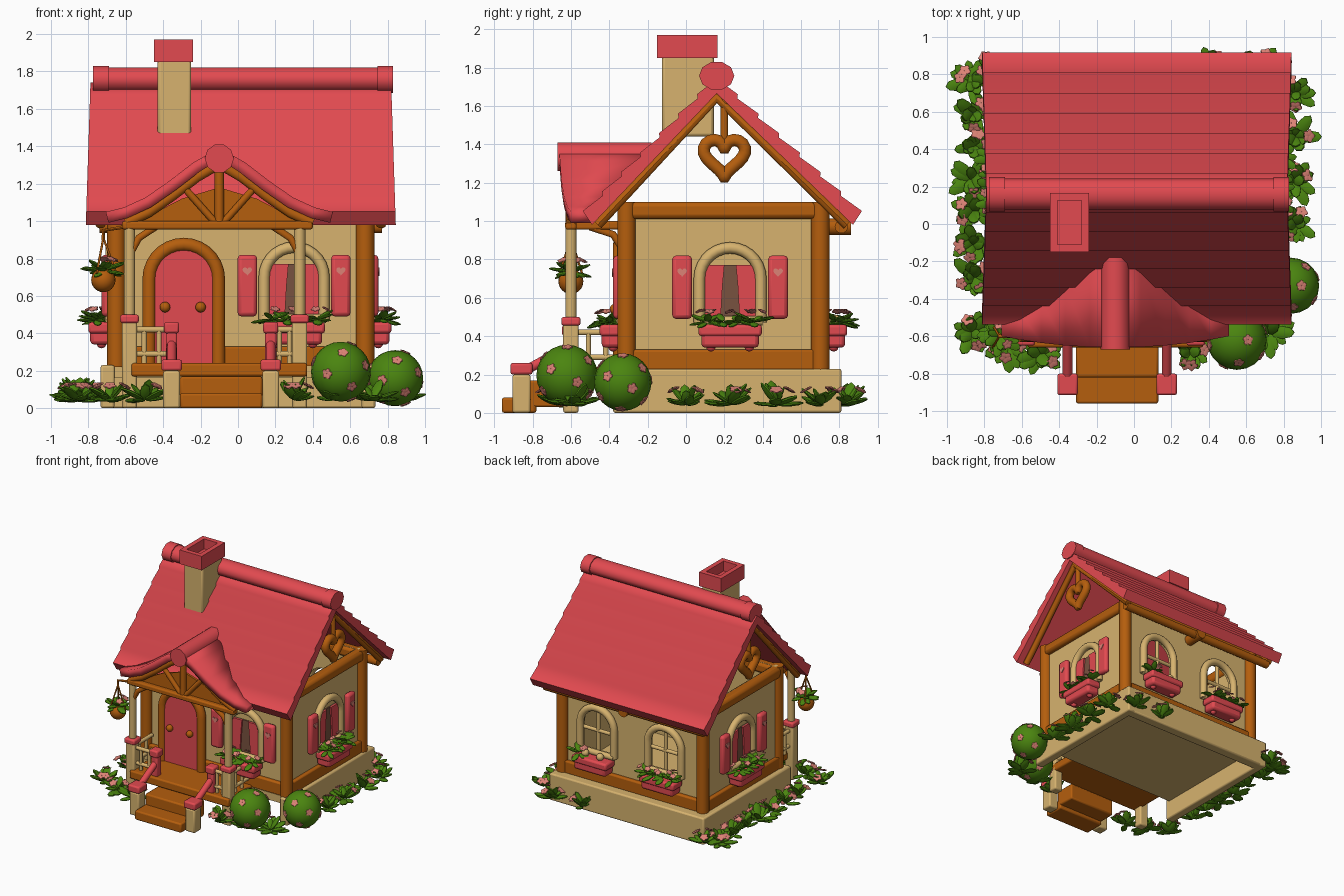
import bpy, bmesh, random
from math import sin, cos, pi, radians
from mathutils import Matrix, Vector

if "Cube" in bpy.data.objects:
    bpy.data.objects.remove(bpy.data.objects["Cube"])
random.seed(4)
T, R = Matrix.Translation, Matrix.Rotation
parts, frame = [], Matrix()

def material(name, *rgb):
    m = bpy.data.materials.new(name)
    m.use_nodes = True
    m.diffuse_color = (*rgb, 1)
    m.node_tree.nodes["Principled BSDF"].inputs["Base Color"].default_value = (*rgb, 1)
    return m

pink, wood = material("rose pink", 0.76, 0.068, 0.08), material("warm wood", 0.46, 0.112, 0.004)
cream, green = material("cream stone", 0.68, 0.45, 0.158), material("leaf green", 0.07, 0.235, 0.005)
petal, dark = material("petal pink", 0.72, 0.225, 0.18), material("dark interior", 0.19, 0.085, 0.05)

def add(name, mesh, mat, local=Matrix(), bevel=0):
    ob = bpy.data.objects.new(name, mesh)
    bpy.context.collection.objects.link(ob)
    mesh.materials.clear()
    mesh.materials.append(mat)
    ob.matrix_world = frame @ local
    if bevel:
        mod = ob.modifiers.new("Bevel", 'BEVEL')
        mod.width, mod.segments = bevel, 2
    parts.append(ob)
    return ob

def from_bm(name, bm, mat, local=Matrix(), bevel=0):
    me = bpy.data.meshes.new(name)
    bm.to_mesh(me)
    bm.free()
    return add(name, me, mat, local, bevel)

def box(name, lo, hi, mat, bevel=0.012):
    lo, hi = Vector(lo), Vector(hi)
    bm = bmesh.new()
    bmesh.ops.create_cube(bm, size=1, matrix=Matrix.Diagonal((*(hi - lo), 1)))
    return from_bm(name, bm, mat, T((lo + hi) / 2), bevel)

def ball(name, at, r, mat):
    bm = bmesh.new()
    bmesh.ops.create_uvsphere(bm, u_segments=20, v_segments=12, radius=r)
    return from_bm(name, bm, mat, T(at))

def curve_mesh(name, loops, dims, cyclic, **settings):
    cu = bpy.data.curves.new(name, 'CURVE')
    cu.dimensions = dims
    for k, v in settings.items():
        setattr(cu, k, v)
    for pts in loops:
        sp = cu.splines.new('POLY')
        sp.points.add(len(pts) - 1)
        for p, q in zip(sp.points, pts):
            p.co = (*q, 0, 1) if len(q) == 2 else (*q, 1)
        sp.use_cyclic_u = cyclic
    tmp = bpy.data.objects.new(name, cu)
    me = bpy.data.meshes.new_from_object(tmp)
    bpy.data.objects.remove(tmp)
    return me

def tube(name, pts, r, mat, closed=False):
    return add(name, curve_mesh(name, [pts], '3D', closed, bevel_depth=r, bevel_resolution=3, use_fill_caps=True), mat)

def plate(name, loops, y, depth, mat):
    me = curve_mesh(name, loops, '2D', True, fill_mode='BOTH', extrude=depth / 2)
    return add(name, me, mat, T((0, y, 0)) @ R(pi / 2, 4, 'X'))

def arch(cx, half, low, spring, n=14):
    top = [(cx + half * cos(pi * i / n), spring + half * sin(pi * i / n)) for i in range(n + 1)]
    return [(cx + half, low)] + top + [(cx - half, low)]

def rect(x0, x1, z0, z1):
    return [(x0, z0), (x1, z0), (x1, z1), (x0, z1)]

def heart(cx, cz, s, n=32):
    return [(cx + s * sin(t) ** 3, cz + s * (13 * cos(t) - 5 * cos(2 * t) - 2 * cos(3 * t) - cos(4 * t) + 2.5) / 16)
            for t in (2 * pi * (i + 0.5) / n for i in range(n))]

leaf_bm, flower_bm = bmesh.new(), bmesh.new()

def blossom(m, r):
    for k in range(5):
        q = m @ R(k * 2 * pi / 5, 4, 'Z') @ T((r * 0.8, 0, 0)) @ Matrix.Diagonal((r, r * 0.8, r * 0.35, 1))
        bmesh.ops.create_icosphere(flower_bm, subdivisions=1, radius=1, matrix=q)

def rosette(at, n=11, length=0.13, flowers=2, droop=0.0, steep=1.1):
    base = frame @ T(at)
    for i in range(n):
        L = length * random.uniform(0.75, 1.1)
        tilt = R(random.uniform(droop, -steep), 4, 'Y')
        m = base @ R(2.4 * i, 4, 'Z') @ tilt @ T((L * 0.6, 0, 0.02)) @ Matrix.Diagonal((L / 2, L / 4, L * 0.09, 1))
        bmesh.ops.create_uvsphere(leaf_bm, u_segments=8, v_segments=5, radius=1, matrix=m)
    for i in range(flowers):
        a, d = random.uniform(0, 2 * pi), length * 0.55
        face = R(a, 4, 'Z') @ R(0.5, 4, 'Y')
        blossom(base @ T((d * cos(a), d * sin(a), length * 0.75)) @ face, length * 0.16)

def window(cx, is_open=False, planted=True):
    tube("window_arch", [(x, -0.02, z) for x, z in arch(cx, 0.16, 0.47, 0.7)], 0.03, cream)
    tube("window_sill", [(cx - 0.17, -0.03, 0.48), (cx + 0.17, -0.03, 0.48)], 0.025, cream)
    if is_open:
        tube("window_mullion", [(cx, 0, 0.48), (cx, 0, 0.85)], 0.016, cream)
        tube("window_bar", [(cx - 0.15, 0, 0.66), (cx + 0.15, 0, 0.66)], 0.016, cream)
    else:
        plate("window_pane", [rect(cx - 0.14, cx + 0.14, 0.48, 0.77)], -0.005, 0.01, dark)
        for s in (-1, 1):
            plate("curtain", [[(cx + s * x, z) for x, z in
                  ((0.14, 0.48), (0.14, 0.77), (0.03, 0.77), (0.04, 0.66), (0.05, 0.48))]], -0.016, 0.014, pink)
            box("shutter", (cx + s * 0.25 - 0.052, -0.07, 0.49), (cx + s * 0.25 + 0.052, -0.02, 0.82), pink, 0.02)
            plate("shutter_heart", [heart(cx + s * 0.25, 0.73, 0.025)], -0.072, 0.008, petal)
    box("flower_box", (cx - 0.15, -0.13, 0.34), (cx + 0.15, -0.01, 0.46), pink, 0.02)
    box("flower_box_rim", (cx - 0.165, -0.14, 0.4), (cx + 0.165, -0.01, 0.46), pink, 0.015)
    for s in (-0.1, 0.1):
        ball("flower_box_foot", (cx + s, -0.07, 0.345), 0.025, pink)
        if not planted:
            ball("box_pebble", (cx + s * 0.7, -0.08, 0.48), 0.03, cream)
    for k in range(4 if planted else 1):
        rosette((cx - 0.12 + 0.08 * k, -0.09, 0.455), 9, 0.1, 2, 0.35, 0.5)

# Stone base, hollow below and open towards the porch
for lo, hi in (((-0.735, -0.38), (-0.66, 0.81)), ((0.66, -0.38), (0.735, 0.81)), ((-0.7, 0.72), (0.7, 0.81))):
    box("stone_base", (*lo, 0), (*hi, 0.23), cream)
box("house_floor", (-0.7, -0.34, 0.16), (0.7, 0.75, 0.225), cream, 0)

# Walls and their windows, each wall built facing its own -y
for name, turn, at, half in (("front", 0, (0.01, -0.31, 0), 0.67), ("right", 90, (0.68, 0.2, 0), 0.5),
                             ("back", 180, (0.01, 0.7, 0), 0.67), ("left", -90, (-0.66, 0.2, 0), 0.5)):
    frame = T(at) @ R(radians(turn), 4, 'Z')
    holes = [arch(c, 0.15, 0.48, 0.7) for c in (-0.33, 0.31)] if name == "back" else []
    plate(name + "_wall", [rect(-half, half, 0.22, 1.1)] + holes, 0.015, 0.03, cream)
    box(name + "_sill_beam", (-half, -0.03, 0.22), (half, 0.03, 0.33), wood)
    box(name + "_top_beam", (-half, -0.04, 1.01), (half, 0.05, 1.1), wood, 0.025)
    for c in {"back": (-0.33, 0.31), "front": (0.29,), "right": (0.03,), "left": (-0.03,)}[name]:
        window(c, name == "back", c != -0.33)
frame = Matrix()
for x in (-0.65, 0.68):
    for y in (-0.31, 0.7):
        tube("corner_post", [(x, y, 0.22), (x, y, 1.1)], 0.05, wood)

# Arched door
frame = T((-0.29, -0.31, 0))
plate("door", [arch(0, 0.185, 0.23, 0.67)], -0.03, 0.04, pink)
tube("door_frame", [(x, -0.035, z) for x, z in arch(0, 0.185, 0.23, 0.69)], 0.036, wood)
for x in (-0.1, 0.09):
    ball("door_knob", (x, -0.06, 0.54), 0.028, wood)

# Main roof: overlapping rows of shingles, extruded across the house
frame = T((0.015, 0, 0)) @ R(pi / 2, 4, 'Z')

def rows(eave, ridge, side, n=7):
    a, b = Vector(eave), Vector(ridge)
    d = (b - a).normalized()
    up = Vector((side * d.y, -side * d.x)) * 0.018 + d * 0.014
    return [p for i in range(n) for p in (a.lerp(b, i / n) + up, a.lerp(b, (i + 1) / n))]

apex = (0.16, 1.74)
outline = [(0.87, 0.98)] + rows((0.915, 1.03), apex, 1) + rows((-0.535, 1.03), apex, -1)[::-1]
roof = plate("main_roof", [[tuple(p) for p in outline + [(-0.49, 0.98), (0.16, 1.665)]]], 0, 1.63, pink)
for v in roof.data.vertices:
    v.co.z *= 1 + (1.4 - v.co.y) * 0.04
for y in (-0.75, 0.75):
    tube("gable_rafter", [(-0.46, y, 0.98), (0.16, y, 1.64), (0.84, y, 0.98)], 0.027, wood)
    tube("gable_king_post", [(0.2, y, 1.4), (0.2, y, 1.64)], 0.02, wood)
    tube("gable_heart", [(a, y, b) for a, b in heart(0.2, 1.325, 0.108)], 0.034, wood, True)
frame = T((0, 0.16, 1.757)) @ Matrix.Diagonal((1, 1, 0.82, 1))
tube("roof_ridge", [(-0.77, 0, 0), (0.82, 0, 0)], 0.083, pink)
for x in (-0.775, 0.745):
    tube("ridge_cap", [(x, 0, 0), (x + 0.085, 0, 0)], 0.092, pink)
frame = Matrix()
tube("back_eave_beam", [(-0.74, 0.81, 0.97), (0.77, 0.81, 0.97)], 0.035, wood)
tube("back_beam_end", [(0, 0.68, 0.97), (0, 0.86, 0.97)], 0.045, wood)

# Chimney with a hollow cap
box("chimney", (-0.43, -0.125, 1.44), (-0.25, 0.145, 1.87), cream, 0.015)
box("chimney_flue", (-0.41, -0.11, 1.85), (-0.28, 0.125, 1.885), pink, 0)
frame = T((0, 0, 1.91)) @ R(-pi / 2, 4, 'X')
plate("chimney_cap", [rect(-0.45, -0.24, -0.15, 0.165), rect(-0.41, -0.28, -0.11, 0.125)], 0, 0.12, pink)
frame = Matrix()

# Porch roof: a curved gable running back into the main roof
half_line = [(0.6, 1.02), (0.5, 1.045), (0.38, 1.1), (0.25, 1.19), (0.12, 1.29), (0, 1.36)]
bm, pairs = bmesh.new(), []
for x, z in half_line + [(-x, z) for x, z in half_line[-2::-1]]:
    ends = (-0.66 + 0.06 * (x / 0.6) ** 2, (z - 1.74) / 1.04 + 0.2)
    pairs.append([bm.verts.new((x - 0.1, y, z)) for y in ends])
for a, b in zip(pairs, pairs[1:]):
    bm.faces.new((a[0], a[1], b[1], b[0]))
mod = from_bm("porch_roof", bm, pink).modifiers.new("Solidify", 'SOLIDIFY')
mod.thickness, mod.offset = 0.06, 0
tube("porch_ridge", [(-0.1, -0.67, 1.335), (-0.1, -0.18, 1.335)], 0.078, pink)

# Porch truss, posts and railings
box("porch_beam", (-0.62, -0.63, 0.955), (0.4, -0.57, 1.0), wood)
plate("truss_panel", [[(-0.55, 0.99), (0.35, 0.99), (0.1, 1.12), (-0.1, 1.18), (-0.3, 1.12)]], -0.58, 0.02, wood)
tube("truss_king_post", [(-0.1, -0.6, 0.98), (-0.1, -0.6, 1.3)], 0.025, wood)
for s in (-1, 1):
    x, inner = -0.125 + s * 0.455, -0.09 + s * 0.265
    tube("porch_rafter", [(-0.1 + s * a, -0.6, z - 0.055) for a, z in half_line[1:]], 0.028, wood)
    tube("truss_strut", [(-0.1 + s * 0.02, -0.6, 0.99), (-0.1 + s * 0.18, -0.6, 1.17)], 0.02, wood)
    box("porch_side_beam", (x - 0.025, -0.6, 0.955), (x + 0.025, -0.3, 1.0), wood)
    tube("front_brace", [(x, -0.6, 0.82), (x - s * 0.05, -0.6, 0.91), (x - s * 0.14, -0.6, 0.97)], 0.02, wood)
    tube("side_brace", [(x, -0.34, 0.87), (x, -0.38, 0.93), (x, -0.5, 0.97)], 0.02, wood)
    tube("porch_post", [(x, -0.6, 0.46), (x, -0.6, 0.96)], 0.03, cream)
    box("porch_pedestal", (x - 0.04, -0.64, 0), (x + 0.04, -0.56, 0.47), cream)
    box("pedestal_cap", (x - 0.05, -0.65, 0.455), (x + 0.05, -0.55, 0.5), pink)
    for z in (0.29, 0.42):
        tube("front_rail", [(x, -0.6, z), (inner, -0.6, z)], 0.016, cream)
        tube("side_rail", [(x, -0.6, z), (x, -0.34, z)], 0.016, cream)
    for k in (0.35, 0.7):
        for name, a, b in (("front", x + (inner - x) * k, -0.6), ("side", x, -0.6 + 0.26 * k)):
            tube(name + "_baluster", [(a, b, 0.24), (a, b, 0.42)], 0.014, cream)
    box("newel_post", (inner - 0.03, -0.635, 0.22), (inner + 0.03, -0.57, 0.42), pink)
    box("newel_cap", (inner - 0.04, -0.645, 0.4), (inner + 0.04, -0.56, 0.46), pink)
    box("stair_post", (inner - 0.045, -0.905, 0), (inner + 0.045, -0.81, 0.2), cream)
    box("stair_post_cap", (inner - 0.055, -0.915, 0.2), (inner + 0.055, -0.8, 0.26), pink)
    tube("stair_handrail", [(inner, -0.6, 0.35), (inner, -0.84, 0.22)], 0.026, pink)
box("porch_deck", (-0.57, -0.66, 0.17), (0.37, -0.3, 0.24), wood)
box("upper_step", (-0.31, -0.82, 0.03), (0.13, -0.64, 0.17), wood)
box("lower_step", (-0.31, -0.96, 0), (0.13, -0.78, 0.08), wood)

# Hanging flower pot
ball("hanging_pot", (-0.72, -0.6, 0.685), 0.065, wood)
tube("pot_hook", [(-0.6, -0.6, 0.97), (-0.72, -0.6, 0.95), (-0.72, -0.6, 0.9)], 0.01, wood)
for a in (0, 2 * pi / 3, 4 * pi / 3):
    tube("pot_rope", [(-0.72 + 0.07 * cos(a), -0.6 + 0.07 * sin(a), 0.72), (-0.72, -0.6, 0.91)], 0.006, wood)
rosette((-0.72, -0.6, 0.715), 18, 0.11, 4, 0.4, 0.6)

# Round bushes dotted with blossoms
for at, r in (((0.55, -0.62, 0.195), 0.16), ((0.84, -0.33, 0.16), 0.15)):
    ball("round_bush", at, r, green)
    for k in range(14):
        z = 1 - (k + 0.5) / 7
        d = Vector((cos(2.4 * k) * (1 - z * z) ** 0.5, sin(2.4 * k) * (1 - z * z) ** 0.5, z))
        blossom(T(Vector(at) + d * r) @ d.to_track_quat('Z', 'Y').to_matrix().to_4x4(), 0.018)

# Plants round the base
for a, b, n in (((-0.86, -0.28), (-0.86, 0.76), 7), ((0.86, 0.0), (0.86, 0.7), 4), ((-0.86, -0.58), (-0.5, -0.7), 3),
                ((0.3, -0.68), (0.72, -0.58), 3), ((0.4, 0.84), (0.68, 0.84), 2), ((-0.76, 0.83), (-0.7, 0.83), 1)):
    for i in range(n):
        rosette((*Vector(a).lerp(Vector(b), i / max(n - 1, 1)), 0.02), 13, 0.135, 3)
from_bm("foliage", leaf_bm, green)
from_bm("blossoms", flower_bm, petal)

# Smooth shading with sharp edges kept; the shingles roll softly into each other
for group, angle in ((parts, 40), ([roof], 85)):
    bpy.ops.object.select_all(action='DESELECT')
    for ob in group:
        ob.select_set(True)
    bpy.context.view_layer.objects.active = group[0]
    bpy.ops.object.shade_smooth_by_angle(angle=radians(angle), keep_sharp_edges=False)
